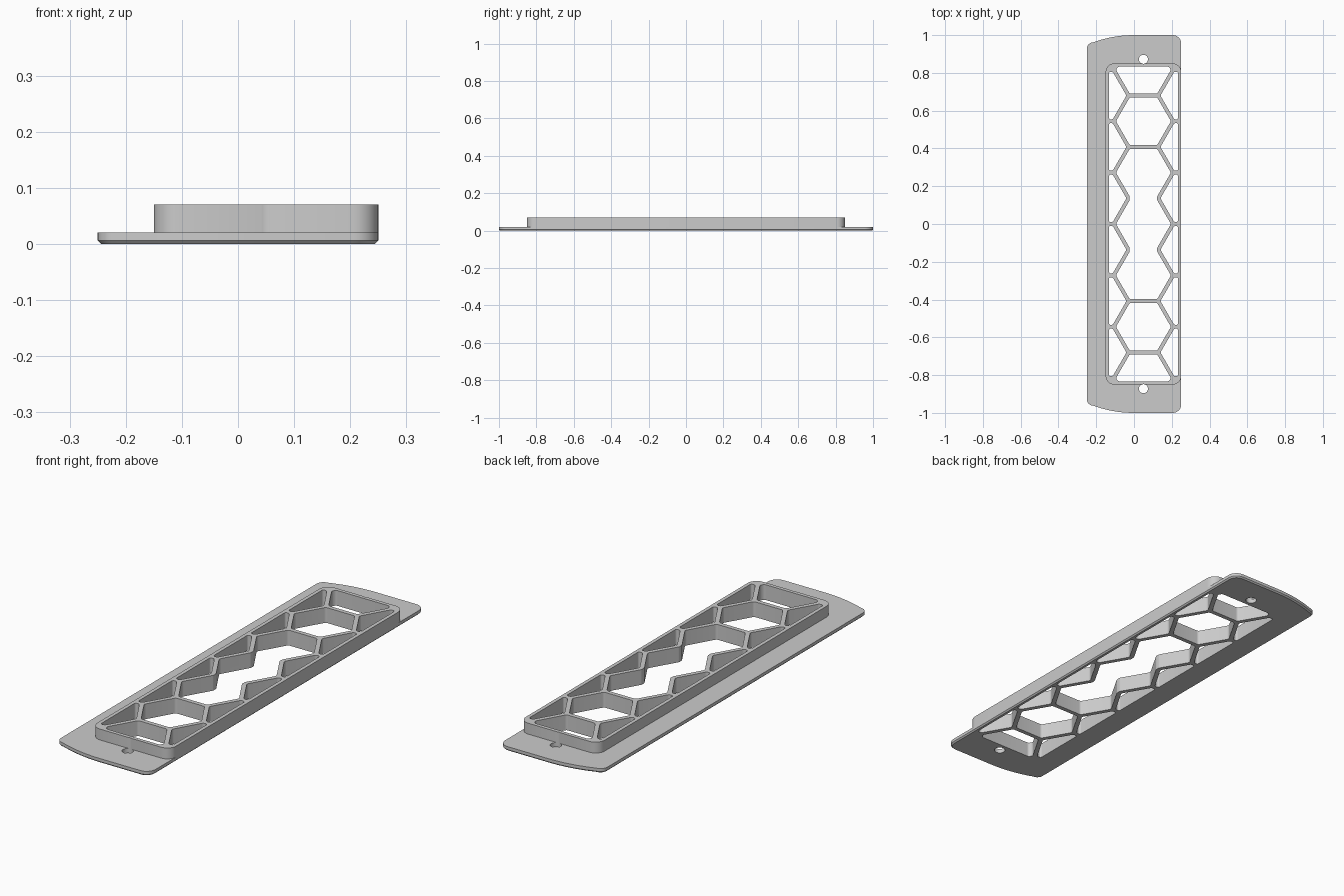
import bpy, bmesh, math
from mathutils import Vector

cube = bpy.data.objects.get("Cube")
if cube:
    bpy.data.objects.remove(cube, do_unlink=True)

CX, PITCH, GAP = 0.05, 0.272, 0.02      # cell column centre, row pitch, web thickness
A = (PITCH - GAP) / 2                   # cell half height
R = A / math.cos(math.pi / 6)           # cell corner radius from its centre

grey = bpy.data.materials.new("satin grey")
grey.use_nodes = True
grey.diffuse_color = (0.6, 0.6, 0.6, 1)
grey.node_tree.nodes["Principled BSDF"].inputs["Base Color"].default_value = (0.6, 0.6, 0.6, 1)


def rounded(points, radius, steps=6):
    """Round every corner of a polygon with a circular arc."""
    pts = [Vector(p) for p in points]
    out = []
    for i, p in enumerate(pts):
        a, b = pts[i - 1] - p, pts[(i + 1) % len(pts)] - p
        half = a.angle(b) / 2
        cut = min(radius / math.tan(half), 0.48 * a.length, 0.48 * b.length)
        r = cut * math.tan(half)
        u, v = a.normalized(), b.normalized()
        centre = p + (u + v).normalized() * (r / math.sin(half))
        start, end = p + u * cut - centre, p + v * cut - centre
        turn = start.angle_signed(end)
        for k in range(steps + 1):
            t = -turn * k / steps
            c, s = math.cos(t), math.sin(t)
            out.append(centre + Vector((c * start.x - s * start.y, s * start.x + c * start.y)))
    return out


def add_prism(bm, outline, z0, z1):
    """Extrude a flat outline from z0 to z1."""
    base = bm.faces.new([bm.verts.new((p[0], p[1], z0)) for p in outline])
    top = bmesh.ops.extrude_face_region(bm, geom=[base], use_keep_orig=True)
    verts = [g for g in top["geom"] if isinstance(g, bmesh.types.BMVert)]
    bmesh.ops.translate(bm, verts=verts, vec=(0, 0, z1 - z0))
    bmesh.ops.recalc_face_normals(bm, faces=bm.faces)


def make_object(name, bm):
    mesh = bpy.data.meshes.new(name)
    bm.to_mesh(mesh)
    bm.free()
    mesh.materials.append(grey)
    obj = bpy.data.objects.new(name, mesh)
    bpy.context.collection.objects.link(obj)
    return obj


def mirror_x(half):
    """Close a right-hand chain of offsets into a symmetric cell."""
    return [(CX + x, y) for x, y in half] + [(CX - x, y) for x, y in reversed(half)]


# Base plate: bowed ends, rounded corners, chamfered underside
def end_curve(x):
    return 1 - (0.63 - math.sqrt(0.63 ** 2 - min(x, 0) ** 2))


corner = 0.035
half = [(0.25 - 0.045 + 0.045 * math.cos(t), 0.955 + 0.045 * math.sin(t))
        for t in [math.pi / 2 * k / 8 for k in range(9)]]
half += [(-0.215 * k / 10, end_curve(-0.215 * k / 10)) for k in range(11)]
cy = end_curve(-0.215) - corner
half += [(-0.215 - corner * math.sin(t), cy + corner * math.cos(t))
         for t in [math.pi / 2 * k / 8 for k in range(2, 9)]]
outline = half + [(x, -y) for x, y in reversed(half)]
bm = bmesh.new()
add_prism(bm, outline, 0, 0.02)
rim = [e for e in bm.edges if all(v.co.z < 0.001 for v in e.verts)]
bmesh.ops.bevel(bm, geom=rim, offset=0.006, segments=1, affect='EDGES')
plate = make_object("base_plate", bm)

# Raised frame
bm = bmesh.new()
add_prism(bm, rounded([(-0.15, -0.85), (0.25, -0.85), (0.25, 0.85), (-0.15, 0.85)], 0.045, 8),
          0.02, 0.07)
frame = make_object("raised_frame", bm)

# Openings: long middle cell, then the end cells and side triangles
cells = []
chain = [(R / 2, -PITCH - A)]
for row in (-1, 0, 1):
    y = row * PITCH
    chain += [(R, y), (R / 2, y + A)]
    if row < 1:
        chain.append((R / 2, y + PITCH - A))
cells.append(mirror_x(chain))

for side in (-1, 1):
    y = side * 2 * PITCH
    cells.append(mirror_x([(R / 2, y - A), (R, y), (R / 2, y + A)]))
    y, top = side * 3 * PITCH, side * 0.833
    cells.append(mirror_x([(R / 2, y - side * A), (R, y), (R - 0.011, top)]))
    wall, tip = 0.183, PITCH * math.cos(math.pi / 6) - R
    for row in range(6):
        y = (row - 2.5) * PITCH
        cells.append([(CX + side * x, y + dy) for x, dy in
                      ((wall, -A), (wall, A), (tip + R / 2, A), (tip, 0), (tip + R / 2, -A))])

bm = bmesh.new()
for cell in cells:
    add_prism(bm, rounded(cell, 0.014), -0.1, 0.2)

# Screw holes
for y in (-0.872, 0.872):
    add_prism(bm, [(CX + 0.024 * math.cos(t), y + 0.024 * math.sin(t))
                   for t in [math.tau * k / 24 for k in range(24)]], -0.1, 0.2)
cutter = make_object("opening_cutter", bm)
cutter.hide_render = True

# Cut both parts and shade them
for obj in (plate, frame):
    mod = obj.modifiers.new("openings", 'BOOLEAN')
    mod.operation, mod.solver, mod.object = 'DIFFERENCE', 'EXACT', cutter
    bpy.ops.object.select_all(action='DESELECT')
    obj.select_set(True)
    bpy.context.view_layer.objects.active = obj
    bpy.ops.object.modifier_apply(modifier=mod.name)
    bpy.ops.object.shade_smooth_by_angle(angle=math.radians(30))
bpy.data.objects.remove(cutter, do_unlink=True)
